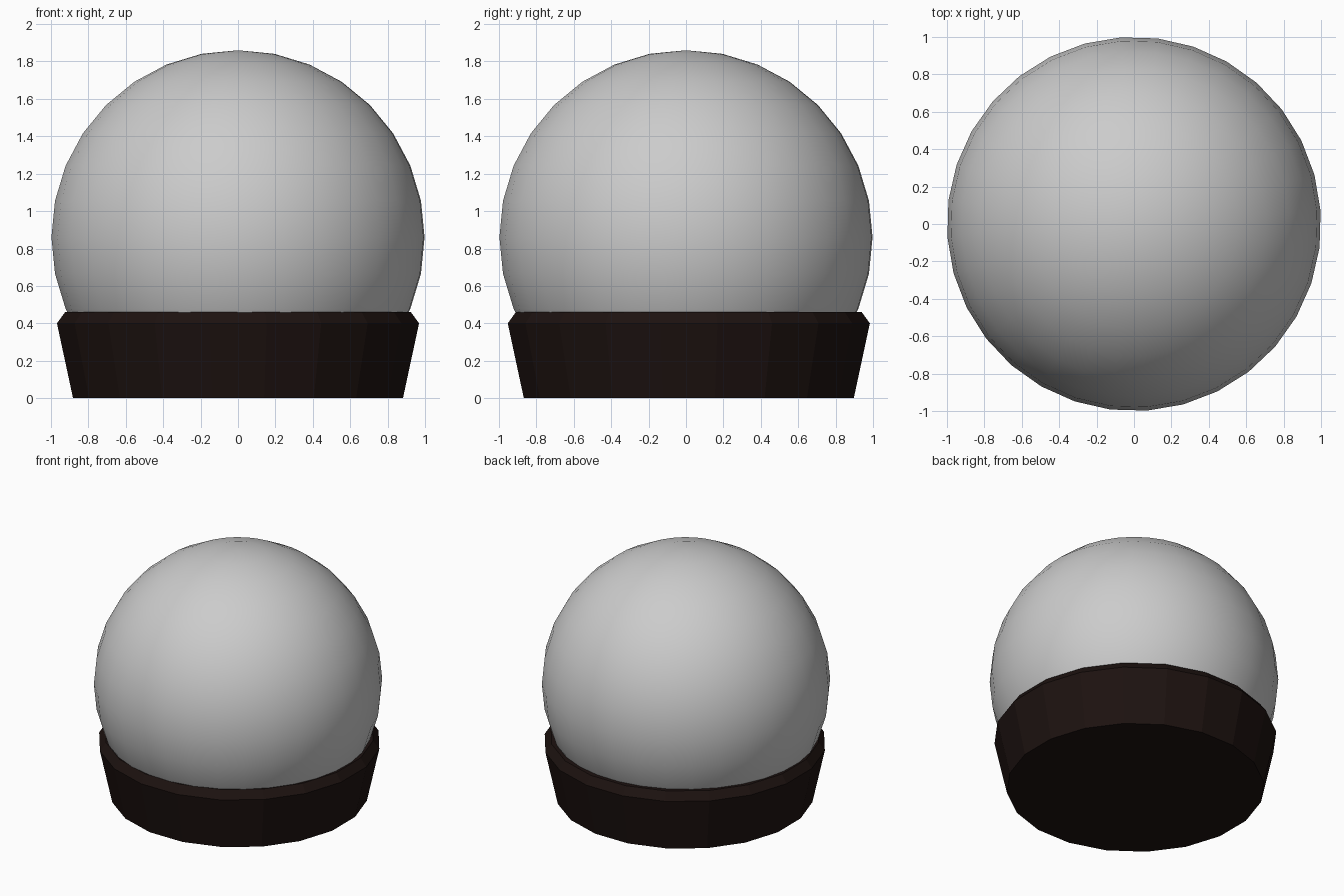
import bpy, bmesh
from math import radians, sin, cos, tau
from mathutils import Matrix

if "Cube" in bpy.data.objects:
    bpy.data.objects.remove(bpy.data.objects["Cube"])


def make_object(name, bm, smooth=False):
    bmesh.ops.recalc_face_normals(bm, faces=bm.faces)
    for f in bm.faces:
        f.smooth = smooth
    mesh = bpy.data.meshes.new(name)
    bm.to_mesh(mesh)
    bm.free()
    obj = bpy.data.objects.new(name, mesh)
    bpy.context.collection.objects.link(obj)
    return obj


# Glass globe: smooth sphere, cut away inside the base
bm = bmesh.new()
bmesh.ops.create_uvsphere(
    bm, u_segments=32, v_segments=16, radius=1.0,
    matrix=Matrix.Translation((0, 0, 0.86)) @ Matrix.Rotation(radians(4), 4, 'Z'))
bmesh.ops.bisect_plane(
    bm, geom=bm.verts[:] + bm.edges[:] + bm.faces[:],
    plane_co=(0, 0, 0.44), plane_no=(0, 0, 1), clear_inner=True)
make_object("glass_globe", bm, smooth=True)

# Base: flared faceted drum with a chamfered rim
SIDES = 20
profile = [(0.893, 0.0), (0.98, 0.40), (0.936, 0.46)]  # radius, height
bm = bmesh.new()
rings = []
for r, z in profile:
    angles = [radians(9) + tau * i / SIDES for i in range(SIDES)]
    rings.append([bm.verts.new((r * cos(a), r * sin(a) + 0.015, z)) for a in angles])
for low, high in zip(rings, rings[1:]):
    for i in range(SIDES):
        j = (i + 1) % SIDES
        bm.faces.new((low[i], low[j], high[j], high[i]))
bm.faces.new(rings[0][::-1])
bm.faces.new(rings[-1])
base = make_object("base", bm)

# Dark wood colour
wood = bpy.data.materials.new("dark_wood")
wood.diffuse_color = (0.012, 0.006, 0.005, 1)
wood.use_nodes = True
wood.node_tree.nodes["Principled BSDF"].inputs["Base Color"].default_value = wood.diffuse_color
base.data.materials.append(wood)
